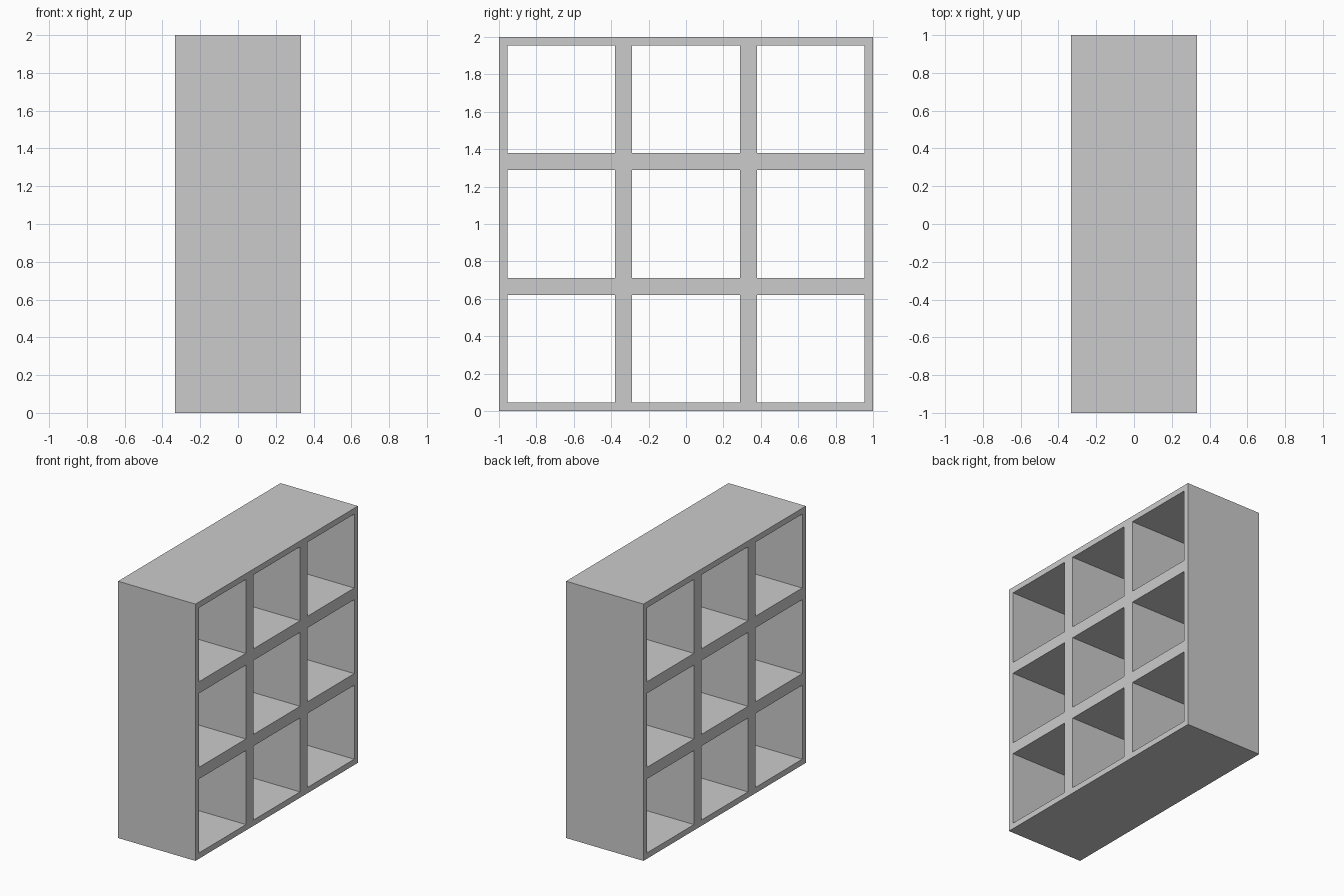
import bpy
import bmesh

if "Cube" in bpy.data.objects:
    bpy.data.objects.remove(bpy.data.objects["Cube"])

CELL = 2 / 3        # one cubby, outer size
HALF_HOLE = 0.288   # half width of each square opening
DEPTH = 2 / 3

# Grid lines: outer edge, then both sides of each opening, then outer edge
lines = [-1.0]
for i in (-1, 0, 1):
    lines += [i * CELL - HALF_HOLE, i * CELL + HALF_HOLE]
lines.append(1.0)

# Flat lattice in the YZ plane; cells odd in both directions are openings
bm = bmesh.new()
verts = [[bm.verts.new((0, y, z + 1)) for z in lines] for y in lines]
for i in range(len(lines) - 1):
    for j in range(len(lines) - 1):
        if i % 2 and j % 2:
            continue
        bm.faces.new((verts[i][j], verts[i + 1][j],
                      verts[i + 1][j + 1], verts[i][j + 1]))
mesh = bpy.data.meshes.new("cube_shelf")
bm.to_mesh(mesh)
bm.free()

shelf = bpy.data.objects.new("cube_shelf", mesh)
bpy.context.collection.objects.link(shelf)

# Thicken the lattice equally to both sides into the open-backed shelf
solid = shelf.modifiers.new("depth", 'SOLIDIFY')
solid.thickness = DEPTH
solid.offset = 0
